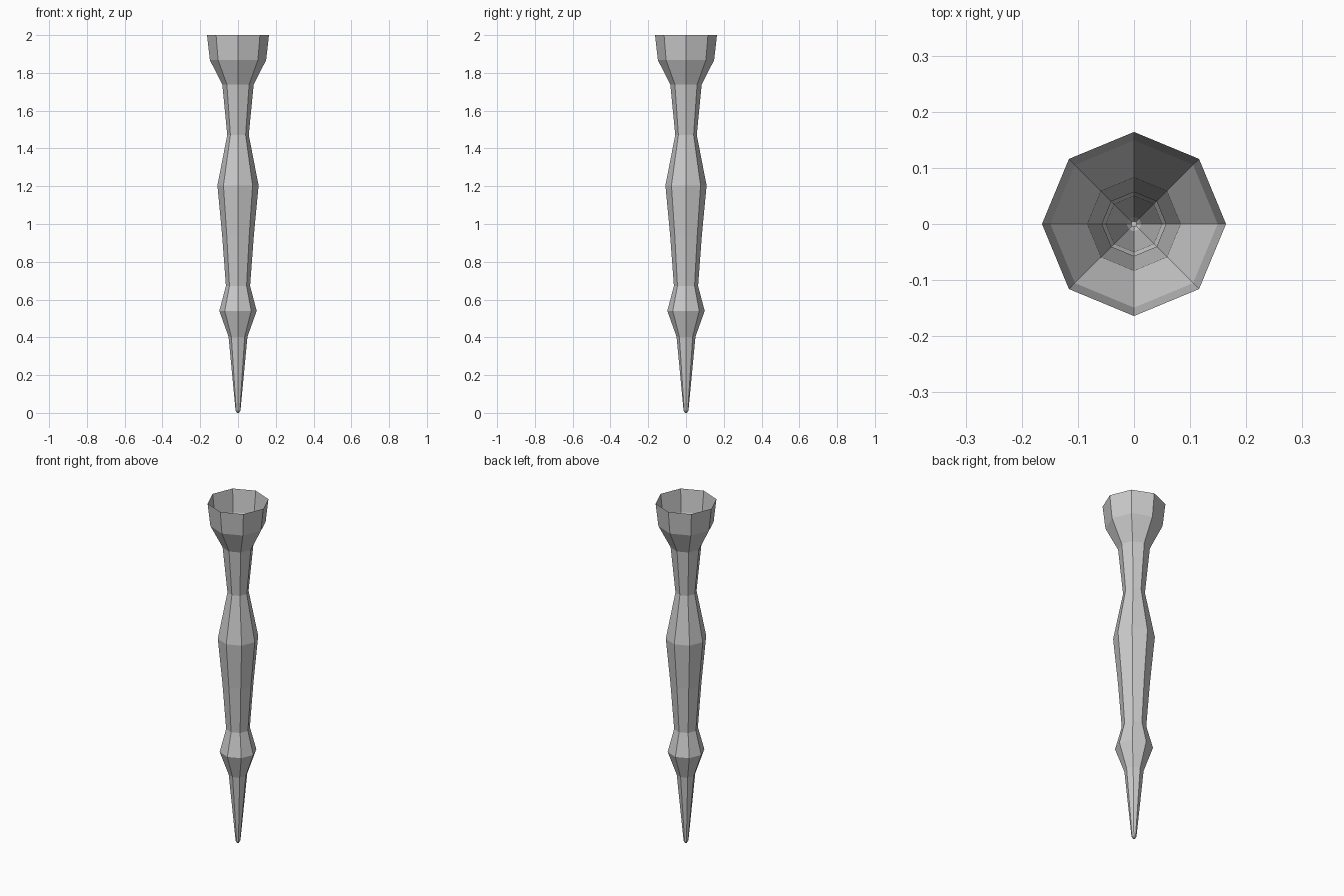
import bpy, bmesh
from math import cos, sin, pi

if "Cube" in bpy.data.objects:
    bpy.data.objects.remove(bpy.data.objects["Cube"])

SIDES = 8

# Turned profile: (radius, height), from tip to open rim
PROFILE = [
    (0.005, 0.0), (0.013, 0.012), (0.05, 0.403), (0.099, 0.54),
    (0.064, 0.672), (0.084, 0.94), (0.109, 1.204), (0.057, 1.472),
    (0.083, 1.738), (0.149, 1.868), (0.164, 2.0),
]

bm = bmesh.new()
rings = [[bm.verts.new((r * cos(2 * pi * i / SIDES), r * sin(2 * pi * i / SIDES), z))
          for i in range(SIDES)] for r, z in PROFILE]

# Side walls
for low, high in zip(rings, rings[1:]):
    for i in range(SIDES):
        j = (i + 1) % SIDES
        bm.faces.new((low[i], low[j], high[j], high[i]))

# Closed tip; the rim stays open
bm.faces.new(rings[0][::-1])

mesh = bpy.data.meshes.new("tapered_leg")
bm.to_mesh(mesh)
bm.free()
leg = bpy.data.objects.new("tapered_leg", mesh)
bpy.context.collection.objects.link(leg)
